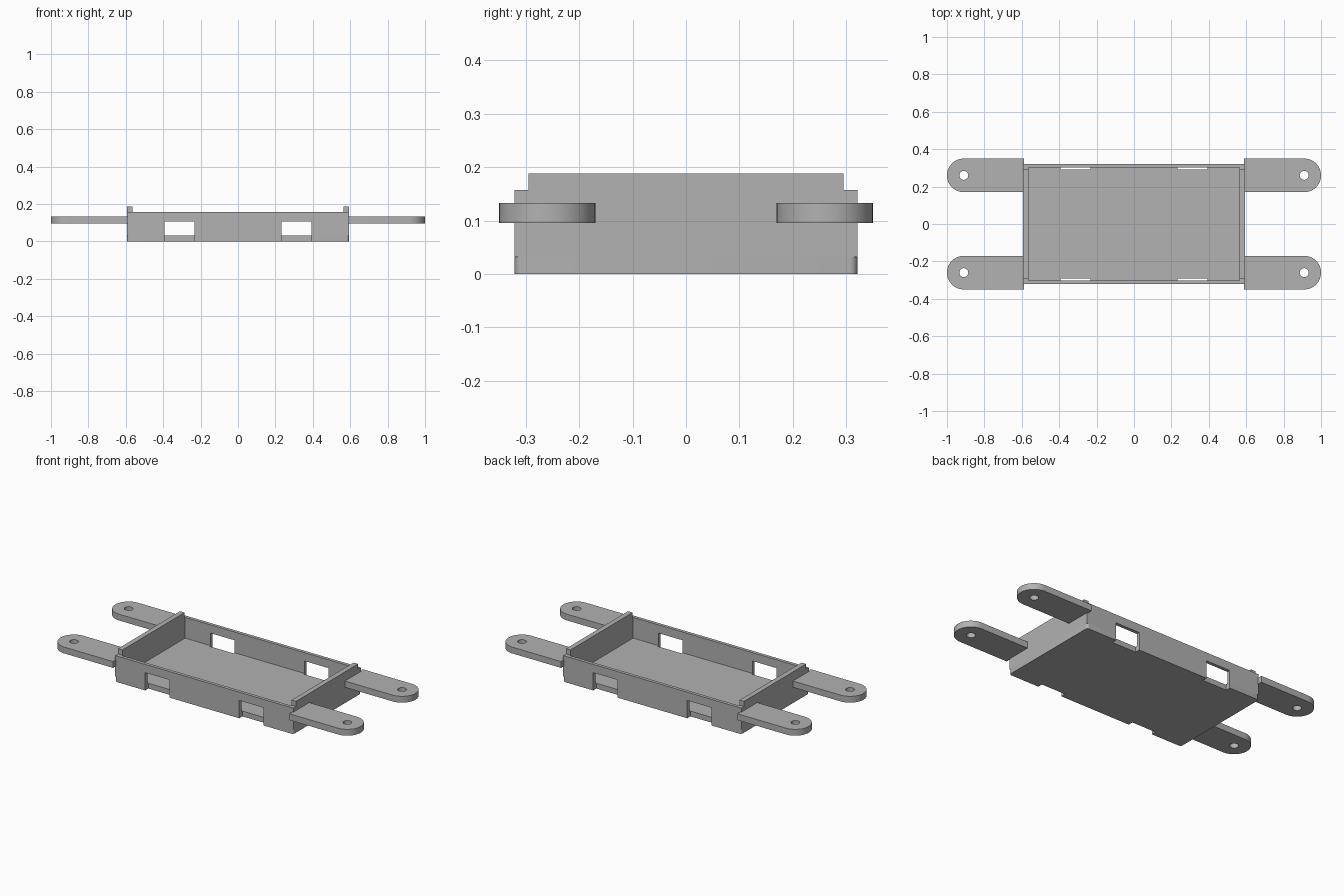
import bpy, bmesh
from math import cos, sin, pi
from mathutils import Vector

cube = bpy.data.objects.get("Cube")
if cube:
    bpy.data.objects.remove(cube, do_unlink=True)

grey = bpy.data.materials.new("plain_grey")
grey.use_nodes = True
colour = (0.445, 0.445, 0.445, 1)
grey.diffuse_color = colour
grey.node_tree.nodes["Principled BSDF"].inputs["Base Color"].default_value = colour


def prism(name, loops, place, push):
    """Fill closed 2D loops (outline, then holes), extrude by push."""
    bm = bmesh.new()
    edges = []
    for loop in loops:
        verts = [bm.verts.new(place(*p)) for p in loop]
        edges += [bm.edges.new((v, verts[i - 1])) for i, v in enumerate(verts)]
    if len(loops) == 1:
        bm.faces.new(verts)
    else:
        bmesh.ops.triangle_fill(bm, edges=edges, use_beauty=True)
    new = bmesh.ops.extrude_face_region(bm, geom=bm.faces[:], use_keep_orig=True)
    moved = [g for g in new["geom"] if isinstance(g, bmesh.types.BMVert)]
    bmesh.ops.translate(bm, verts=moved, vec=Vector(push))
    bmesh.ops.recalc_face_normals(bm, faces=bm.faces[:])
    mesh = bpy.data.meshes.new(name)
    bm.to_mesh(mesh)
    bm.free()
    mesh.materials.append(grey)
    obj = bpy.data.objects.new(name, mesh)
    bpy.context.collection.objects.link(obj)
    bpy.ops.object.select_all(action="DESELECT")
    obj.select_set(True)
    bpy.context.view_layer.objects.active = obj
    bpy.ops.object.shade_smooth_by_angle(angle=pi / 6)
    return obj


def arc(cx, cy, r, start, end, n):
    return [(cx + r * cos(start + (end - start) * i / n),
             cy + r * sin(start + (end - start) * i / n)) for i in range(n + 1)]


L, W = 0.593, 0.321            # half length and half width of the tray
FLOOR, SIDE, END = 0.032, 0.157, 0.188
WALL, END_T = 0.02, 0.03
WIN_IN, WIN_OUT, WIN_TOP = 0.233, 0.393, 0.107
SLOT = 0.291                   # depth the window slots reach into the floor
R = 0.014

# Floor plate: rounded corners, notched under each window
half = [(-WIN_OUT, W), (-WIN_OUT, SLOT), (-WIN_IN, SLOT), (-WIN_IN, W),
        (WIN_IN, W), (WIN_IN, SLOT), (WIN_OUT, SLOT), (WIN_OUT, W)]
half += arc(L - R, W - R, R, pi / 2, 0, 6)
half = arc(-L + R, W - R, R, pi, pi / 2, 6) + half
outline = half + [(-x, -y) for x, y in half]
prism("floor_plate", [outline], lambda x, y: (x, y, 0), (0, 0, FLOOR))

# Side walls with two window openings each
wall = [(-L, FLOOR), (-L, SIDE), (L, SIDE), (L, FLOOR)]
for a, b in ((WIN_OUT, WIN_IN), (-WIN_IN, -WIN_OUT)):
    wall += [(a, FLOOR), (a, WIN_TOP), (b, WIN_TOP), (b, FLOOR)]
for side, word in ((-1, "front"), (1, "back")):
    prism(word + "_wall", [wall], lambda x, z: (x, side * W, z), (0, -side * WALL, 0))

# Taller end walls, stepped in above the side walls
inner, top = W - WALL, 0.295
end = [(-inner, FLOOR), (-inner, SIDE), (-top, SIDE), (-top, END),
       (top, END), (top, SIDE), (inner, SIDE), (inner, FLOOR)]
for side, word in ((-1, "right"), (1, "left")):
    prism(word + "_end_wall", [end], lambda y, z: (side * L, y, z), (-side * END_T, 0, 0))

# Four mounting arms with round tips and screw holes
ARM_Y, ARM_R, ARM_X = 0.26, 0.09, 0.91
arm = [(L - 0.006, -ARM_R)] + arc(ARM_X, 0, ARM_R, -pi / 2, pi / 2, 24) + [(L - 0.006, ARM_R)]
hole = arc(ARM_X, 0, 0.024, 0, 2 * pi, 24)[:-1]
for sx, xw in ((-1, "right"), (1, "left")):
    for sy, yw in ((-1, "front"), (1, "back")):
        prism(f"{yw}_{xw}_mounting_arm", [arm, hole],
              lambda x, y: (sx * x, sy * ARM_Y + y, 0.095), (0, 0, 0.038))
